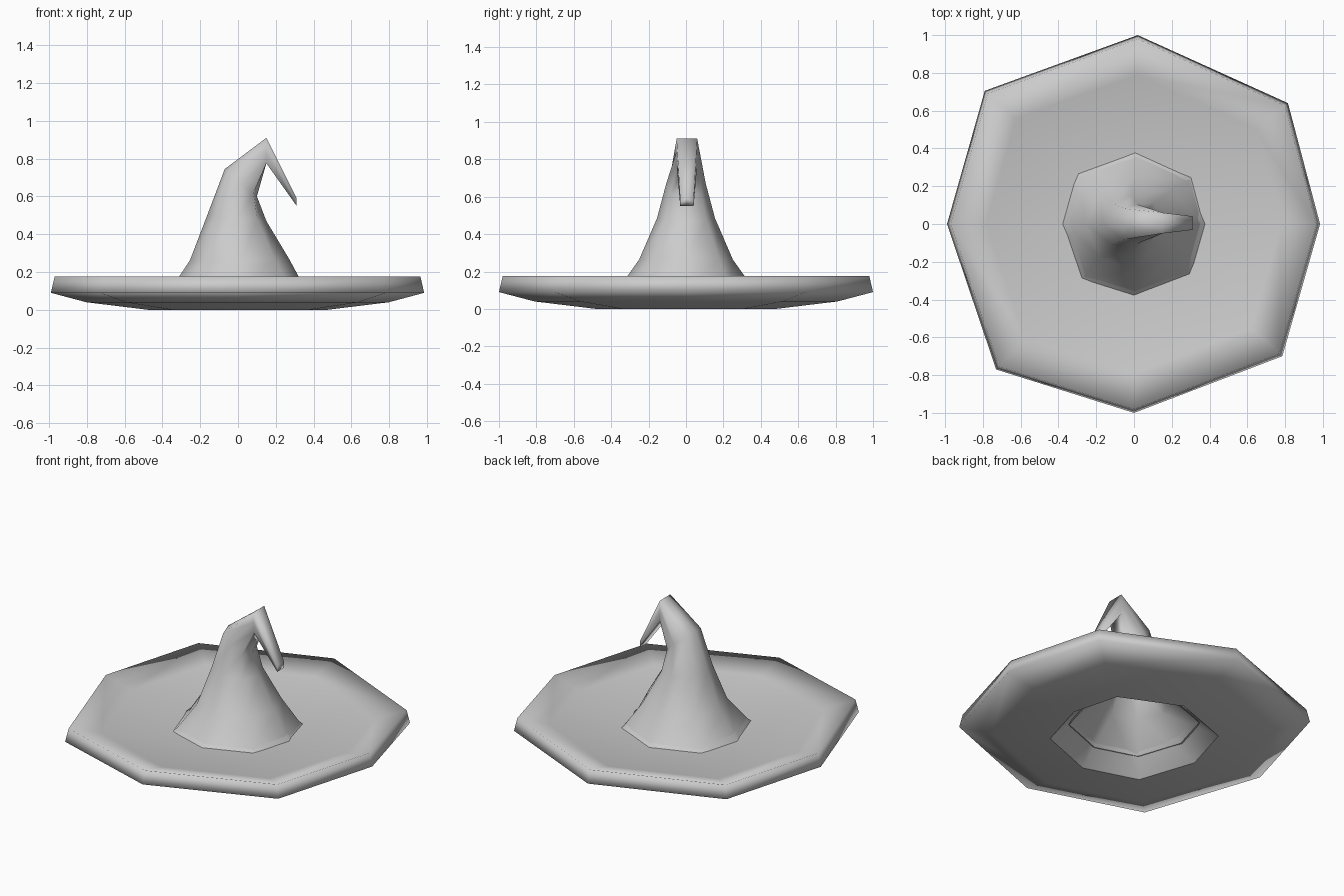
import bpy, bmesh, math

if "Cube" in bpy.data.objects:
    bpy.data.objects.remove(bpy.data.objects["Cube"])

# Slightly uneven hand-cut octagon shared by brim and crown base
OCT = [(0.985, 0.0), (0.815, 0.64), (0.02, 1.0), (-0.79, 0.705),
       (-0.99, 0.0), (-0.73, -0.77), (0.0, -1.0), (0.785, -0.70)]


def flat_ring(r, z):
    return [(x * r, y * r, z) for x, y in OCT]


def tilted_ring(left, right, half_y, square=1.0, cy=0.0):
    """Eight-sided ring spanning two x,z points; square > 1 boxes it off."""
    pts = []
    for i in range(8):
        a = i * math.pi / 4
        c = max(-1, min(1, math.cos(a) * square))
        s = max(-1, min(1, math.sin(a) * square))
        t = (c + 1) / 2
        pts.append((left[0] + (right[0] - left[0]) * t, cy + s * half_y,
                    left[1] + (right[1] - left[1]) * t))
    return pts


def loft(name, rings, cap=False, flip=False):
    bm = bmesh.new()
    rows = [[bm.verts.new(p) for p in ring] for ring in rings]
    for a, b in zip(rows, rows[1:]):
        for i in range(8):
            j = (i + 1) % 8
            bm.faces.new((a[i], a[j], b[j], b[i]))
    if cap:
        bm.faces.new(rows[-1])
    if flip:
        bmesh.ops.reverse_faces(bm, faces=bm.faces[:])
    for f in bm.faces:
        f.smooth = True
    mesh = bpy.data.meshes.new(name)
    bm.to_mesh(mesh)
    bm.free()
    obj = bpy.data.objects.new(name, mesh)
    bpy.context.collection.objects.link(obj)
    return obj


# Dished brim: underside, rim, then top surface
loft("brim", [flat_ring(r, z) for r, z in
              [(0.48, 0.0), (0.81, 0.04), (1.0, 0.09),
               (0.98, 0.175), (0.79, 0.125), (0.37, 0.095)]])

# Crown: flared cone that folds over into a hanging tip
loft("crown", [
    flat_ring(0.37, 0.095),
    tilted_ring((-0.255, 0.26), (0.27, 0.27), 0.25),
    tilted_ring((-0.163, 0.50), (0.15, 0.47), 0.155),
    tilted_ring((-0.07, 0.745), (0.10, 0.60), 0.105, 1.1),
    tilted_ring((0.15, 0.91), (0.15, 0.775), 0.055, 1.42, 0.005),
    tilted_ring((0.31, 0.59), (0.31, 0.55), 0.036, 1.42, 0.005),
], cap=True)

# Hollow inside of the crown
loft("crown_lining", [
    flat_ring(0.48, 0.0),
    tilted_ring((-0.22, 0.25), (0.22, 0.25), 0.21),
    tilted_ring((-0.12, 0.48), (0.10, 0.46), 0.11),
    tilted_ring((-0.03, 0.69), (0.06, 0.61), 0.05),
], cap=True, flip=True)
